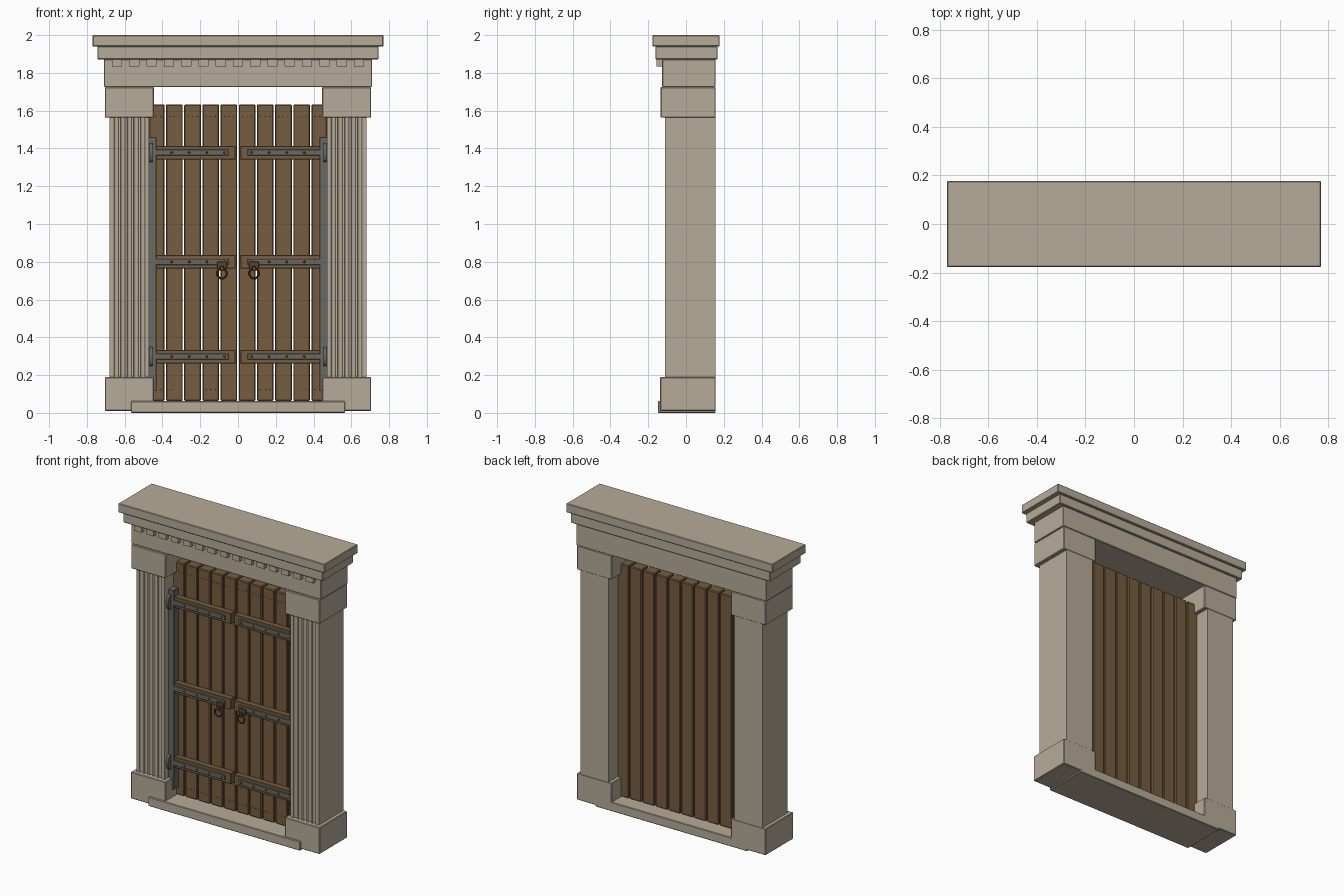
import bpy, bmesh, math
from mathutils import Matrix

cube = bpy.data.objects.get("Cube")
if cube:
    bpy.data.objects.remove(cube, do_unlink=True)


def material(name, rgb, rough=0.8):
    m = bpy.data.materials.new(name)
    m.use_nodes = True
    colour = (*rgb, 1)
    m.diffuse_color = colour
    node = m.node_tree.nodes["Principled BSDF"]
    node.inputs["Base Color"].default_value = colour
    node.inputs["Roughness"].default_value = rough
    return m


STONE = material("warm_stone", (0.47, 0.41, 0.32))
WOOD = material("brown_wood", (0.18, 0.107, 0.05))
IRON = material("grey_iron", (0.14, 0.14, 0.125))
BRONZE = material("dark_bronze", (0.10, 0.058, 0.028))


def finish(name, bm, mat, bevel=0, smooth=False):
    bmesh.ops.recalc_face_normals(bm, faces=bm.faces)
    mesh = bpy.data.meshes.new(name)
    bm.to_mesh(mesh)
    bm.free()
    mesh.materials.append(mat)
    obj = bpy.data.objects.new(name, mesh)
    bpy.context.collection.objects.link(obj)
    if bevel:
        mod = obj.modifiers.new("bevel", 'BEVEL')
        mod.width = bevel
        mod.segments = 1
    if smooth:
        for other in bpy.context.selected_objects:
            other.select_set(False)
        obj.select_set(True)
        bpy.context.view_layer.objects.active = obj
        bpy.ops.object.shade_smooth_by_angle(angle=math.radians(40))
    return obj


def add_box(bm, x, y, z):
    """Box from (low, high) ranges on each axis."""
    ranges = (x, y, z)
    centre = [(a + b) / 2 for a, b in ranges]
    size = [abs(b - a) for a, b in ranges]
    matrix = Matrix.Translation(centre) @ Matrix.Diagonal((*size, 1))
    bmesh.ops.create_cube(bm, size=1, matrix=matrix)


def box(name, mat, x, y, z, bevel=0.004):
    bm = bmesh.new()
    add_box(bm, x, y, z)
    return finish(name, bm, mat, bevel)


def add_stud(bm, x, y, z, radius, depth):
    matrix = Matrix.Translation((x, y, z)) @ Matrix.Rotation(math.pi / 2, 4, 'X')
    bmesh.ops.create_cone(bm, cap_ends=True, segments=8, radius1=radius,
                          radius2=radius * 0.7, depth=depth, matrix=matrix)


def add_ring(bm, centre, major, minor, around=20, section=8):
    rings = []
    for i in range(around):
        a = math.tau * i / around
        ring = []
        for j in range(section):
            b = math.tau * j / section
            r = major + minor * math.cos(b)
            ring.append(bm.verts.new((centre[0] + r * math.cos(a),
                                      centre[1] + minor * math.sin(b),
                                      centre[2] + r * math.sin(a))))
        rings.append(ring)
    for i in range(around):
        for j in range(section):
            k, n = (i + 1) % around, (j + 1) % section
            bm.faces.new((rings[i][j], rings[k][j], rings[k][n], rings[i][n]))


# Entablature and threshold
box("cornice_top", STONE, (-0.77, 0.77), (-0.178, 0.178), (1.94, 2.0))
box("cornice_lower", STONE, (-0.745, 0.745), (-0.162, 0.167), (1.872, 1.94))
box("frieze", STONE, (-0.71, 0.71), (-0.127, 0.157), (1.725, 1.872))
box("threshold", STONE, (-0.567, 0.567), (-0.148, 0.157), (0, 0.062))

bm = bmesh.new()
for i in range(15):
    x = (i - 7) * 0.0915
    add_box(bm, (x - 0.027, x + 0.027), (-0.155, -0.12), (1.835, 1.875))
finish("dentils", bm, STONE)


def fluted_column(name, side):
    """Extrude a rectangular plan with rounded grooves along the front."""
    inner, outer, front, back = 0.47, 0.68, -0.11, 0.155
    half, depth, flutes = 0.012, 0.014, 5
    plan = [(inner, front)]
    for i in range(flutes):
        c = inner + 0.035 * (i + 1)
        for k in range(7):
            a = math.pi * k / 6
            plan.append((c - half * math.cos(a), front + depth * math.sin(a)))
    plan += [(outer, front), (outer, back), (inner, back)]
    bm = bmesh.new()
    face = bm.faces.new([bm.verts.new((side * x, y, 0.18)) for x, y in plan])
    geom = bmesh.ops.extrude_face_region(bm, geom=[face])["geom"]
    verts = [g for g in geom if isinstance(g, bmesh.types.BMVert)]
    bmesh.ops.translate(bm, verts=verts, vec=(0, 0, 1.39))
    finish(name, bm, STONE, smooth=True)


def leaf(label, s):
    """One door leaf with its ironwork; s is the sign of x."""
    def span(a, b):
        return (min(s * a, s * b), max(s * a, s * b))

    # Planks with open joints
    bm = bmesh.new()
    pitch = 0.0962
    for i in range(5):
        end = min((i + 1) * pitch - 0.004, 0.472)
        add_box(bm, span(i * pitch + 0.004, end), (-0.02, 0.058), (0.064, 1.633))
    finish(label + "_door_planks", bm, WOOD, 0.005)

    # Small nails along the top and bottom
    bm = bmesh.new()
    for i in range(5):
        for j in (0.25, 0.5, 0.75):
            for z in (0.125, 1.57):
                add_stud(bm, s * (i + j) * pitch, -0.021, z, 0.003, 0.005)
    finish(label + "_plank_nails", bm, IRON)

    # Cross rails, straps and rivets
    rails, straps, rivets = bmesh.new(), bmesh.new(), bmesh.new()
    for z in (0.298, 0.8, 1.378):
        add_box(rails, span(0.012, 0.45), (-0.06, -0.018), (z - 0.036, z + 0.036))
        add_box(straps, span(0.05, 0.45), (-0.07, -0.058), (z - 0.016, z + 0.016))
        for i in range(4):
            add_stud(rivets, s * (0.072 + i * 0.093), -0.072, z, 0.007, 0.008)
    finish(label + "_cross_rails", rails, WOOD, 0.003)
    finish(label + "_hinge_straps", straps, IRON, 0.002)
    finish(label + "_strap_rivets", rivets, BRONZE)

    # Upright hinge plate with rounded lobes
    box(label + "_hinge_upright", IRON, span(0.432, 0.472),
        (-0.07, -0.018), (0.115, 1.46), 0.002)
    bm = bmesh.new()
    for z in (0.298, 1.378):
        matrix = (Matrix.Translation((s * 0.46, -0.072, z))
                  @ Matrix.Diagonal((1, 0.55, 1, 1))
                  @ Matrix.Rotation(math.pi / 2, 4, 'Y'))
        bmesh.ops.create_cone(bm, cap_ends=True, segments=24, radius1=0.05,
                              radius2=0.05, depth=0.016, matrix=matrix)
    finish(label + "_hinge_lobes", bm, IRON, smooth=True)

    # Ring pull
    x = s * 0.085
    box(label + "_handle_plate", BRONZE, (x - 0.026, x + 0.026),
        (-0.076, -0.058), (0.762, 0.802), 0.003)
    box(label + "_handle_lug", BRONZE, (x - 0.01, x + 0.01),
        (-0.098, -0.07), (0.752, 0.778), 0.003)
    bm = bmesh.new()
    add_ring(bm, (x, -0.088, 0.738), 0.026, 0.006)
    finish(label + "_handle_ring", bm, BRONZE, smooth=True)


# Matching left and right sides
for label, s in (("left", 1), ("right", -1)):
    wide = sorted((s * 0.445, s * 0.705))
    box(label + "_plinth", STONE, wide, (-0.137, 0.157), (0.01, 0.19))
    box(label + "_capital", STONE, wide, (-0.135, 0.157), (1.563, 1.725))
    fluted_column(label + "_fluted_column", s)
    leaf(label, s)
